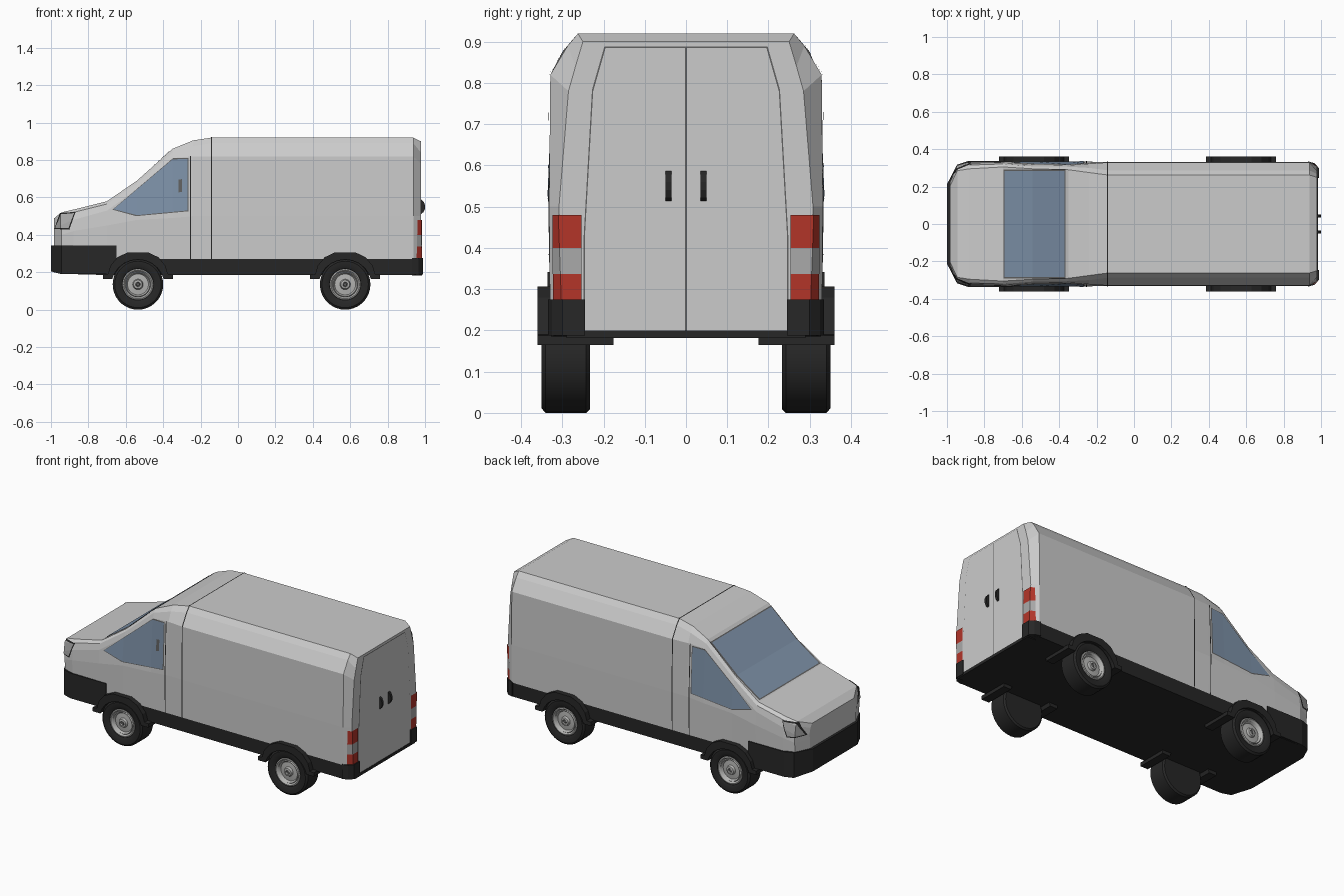
import bpy, bmesh, math
from mathutils import Vector

if "Cube" in bpy.data.objects:
    bpy.data.objects.remove(bpy.data.objects["Cube"])


def material(name, rgb):
    m = bpy.data.materials.new(name)
    m.diffuse_color = (*rgb, 1)
    m.use_nodes = True
    m.node_tree.nodes["Principled BSDF"].inputs["Base Color"].default_value = m.diffuse_color
    return m


PAINT = material("body_grey", (0.60, 0.60, 0.60))
RUBBER = material("black_plastic", (0.02, 0.02, 0.02))
GLASS = material("blue_glass", (0.21, 0.29, 0.40))
RED = material("red_lens", (0.45, 0.035, 0.022))
LENS = material("grey_lens", (0.40, 0.40, 0.40))
TRIM = material("seam_grey", (0.12, 0.12, 0.12))
METAL = material("wheel_metal", (0.45, 0.45, 0.44))


def finish(bm, name, *mats):
    me = bpy.data.meshes.new(name)
    bm.to_mesh(me)
    bm.free()
    ob = bpy.data.objects.new(name, me)
    bpy.context.collection.objects.link(ob)
    for m in mats:
        me.materials.append(m)
    return ob


def prism(name, pts, depth, place, mat):
    """Extrude a 2D outline; place(u, v, w) maps it into space."""
    bm = bmesh.new()
    rings = [[bm.verts.new(place(u, v, w)) for u, v in pts] for w in depth]
    n = len(pts)
    for i in range(n):
        j = (i + 1) % n
        bm.faces.new((rings[0][i], rings[0][j], rings[1][j], rings[1][i]))
    bm.faces.new(rings[0])
    bm.faces.new(rings[1])
    bmesh.ops.recalc_face_normals(bm, faces=bm.faces)
    return finish(bm, name, mat)


# Body shell: half sections (y, z) from sill to roof edge, lofted along x
SECTIONS = [
    (-0.985, [(.215, .20), (.215, .27), (.22, .40), (.225, .43), (.215, .465), (.20, .487)]),
    (-0.945, [(.30, .20), (.30, .27), (.31, .40), (.308, .45), (.30, .50), (.285, .52)]),
    (-0.88, [(.325, .19), (.328, .27), (.33, .42), (.326, .48), (.315, .52), (.295, .535)]),
    (-0.70, [(.327, .185), (.33, .27), (.333, .45), (.328, .53), (.321, .565), (.305, .58)]),
    (-0.54, [(.327, .185), (.33, .27), (.333, .48), (.318, .645), (.308, .675), (.295, .69)]),
    (-0.35, [(.327, .185), (.33, .27), (.333, .49), (.314, .81), (.306, .84), (.29, .86)]),
    (-0.24, [(.327, .185), (.33, .27), (.333, .50), (.322, .82), (.30, .875), (.275, .905)]),
    (-0.14, [(.327, .185), (.33, .27), (.332, .50), (.329, .82), (.287, .89), (.262, .92)]),
    (0.937, [(.327, .185), (.33, .27), (.332, .50), (.329, .82), (.287, .89), (.262, .92)]),
    (0.978, [(.30, .19), (.30, .27), (.308, .50), (.285, .78), (.268, .84), (.25, .90)]),
]


def shell():
    bm = bmesh.new()
    rings = []
    for x, half in SECTIONS:
        loop = half + [(-y, z) for y, z in reversed(half)]
        rings.append([bm.verts.new((x, y, z)) for y, z in loop])
    n = len(rings[0])
    for a, b in zip(rings, rings[1:]):
        for i in range(n):
            j = (i + 1) % n
            f = bm.faces.new((a[i], a[j], b[j], b[i]))
            f.material_index = 1 if i in (0, n - 2, n - 1) else 0
    bm.faces.new(rings[0])
    bm.faces.new(rings[-1])
    bmesh.ops.recalc_face_normals(bm, faces=bm.faces)
    return bm


finish(shell(), "body_shell", PAINT, RUBBER)


def patch(name, poly, facing, mat, offset=0.004, min_dot=0.1):
    """Thin skin trimmed from the shell by a convex outline seen along an axis."""
    facing = Vector(facing)
    axis = max(range(3), key=lambda k: abs(facing[k]))
    u, v = [k for k in range(3) if k != axis]
    bm = shell()
    bm.normal_update()
    drop = [f for f in bm.faces if f.normal.dot(facing) < min_dot]
    bmesh.ops.delete(bm, geom=drop, context='FACES')
    centre = [sum(p[k] for p in poly) / len(poly) for k in (0, 1)]
    for (a, b), (c, d) in zip(poly, poly[1:] + poly[:1]):
        co, no = Vector(), Vector()
        co[u], co[v], no[u], no[v] = a, b, d - b, a - c
        if no[u] * (centre[0] - a) + no[v] * (centre[1] - b) > 0:
            no.negate()
        bmesh.ops.bisect_plane(bm, geom=bm.verts[:] + bm.edges[:] + bm.faces[:],
                               plane_co=co, plane_no=no.normalized(), clear_outer=True)
    bm.normal_update()
    for p, nrm in [(p, p.normal.copy()) for p in bm.verts]:
        p.co += nrm * offset
    for f in bm.faces:
        f.material_index = 0
    return finish(bm, name, mat)


def grow(poly, d):
    """Push outline points away from the centre by about d."""
    c = Vector((sum(p[0] for p in poly), sum(p[1] for p in poly))) / len(poly)
    return [tuple(Vector(p) + (Vector(p) - c).normalized() * d) for p in poly]


def rect(a0, a1, b0, b1):
    return [(a0, b0), (a1, b0), (a1, b1), (a0, b1)]


# Windscreen
screen = rect(-0.69, -0.37, -0.283, 0.283)
patch("windscreen_seal", grow(screen, 0.011), (0, 0, 1), TRIM, 0.002)
patch("windscreen", screen, (0, 0, 1), GLASS)

side_window = [(-.665, .537), (-.54, .505), (-.27, .53), (-.27, .806), (-.35, .803)]
headlight = [(-.972, .437), (-.905, .435), (-.875, .515), (-.945, .508)]
rear_door = [(0, .20), (.245, .20), (.245, .43), (.225, .78), (.195, .885), (0, .885)]

for s, tag in ((-1, "right"), (1, "left")):
    out = (0, s, 0)
    # Cab windows, headlights and door seams
    patch("side_window_seal_" + tag, grow(side_window, 0.007), out, TRIM, 0.002)
    patch("side_window_" + tag, side_window, out, GLASS)
    patch("headlight_frame_" + tag, grow(headlight, 0.009), out, RUBBER, 0.003)
    patch("headlight_" + tag, headlight, out, LENS, 0.006)
    patch("cab_door_seam_" + tag, rect(-.257, -.252, .19, .82), out, RUBBER, 0.003)
    patch("body_seam_" + tag, rect(-.144, -.138, .19, .93), out, RUBBER, 0.003)

    # Tail lights: red, grey, red bands
    for k, (z0, z1, m) in enumerate([(.275, .337, RED), (.337, .40, LENS), (.40, .48, RED)]):
        y = sorted((s * .253, s * .319))
        patch(f"tail_light_{tag}_{k}", rect(*y, z0, z1), (1, 0, 0), m, 0.005)

    # Rear doors with a thin seam round them
    door = [(s * y, z) for y, z in rear_door]
    seam = [(s * (y + (.003 if y else 0)), z + (.003 if z > .5 else 0)) for y, z in rear_door]
    patch("rear_door_seam_" + tag, seam, (1, 0, 0), TRIM, 0.002)
    inner = [(s * max(y, .002), z) for y, z in rear_door]
    patch("rear_door_" + tag, inner, (1, 0, 0), PAINT, 0.004)

    # Curved rear handles
    grip = [(.978, .51), (.992, .522), (1.0, .54), (1.0, .56), (.992, .578), (.978, .59)]
    prism("rear_handle_" + tag, grip, (s * .035, s * .05),
          lambda u, v, w: (u, w, v), RUBBER)

    # Rear bumper corners
    corner = [(.93, s * .335), (.965, s * .325), (.988, s * .30), (.988, s * .245), (.93, s * .245)]
    prism("rear_bumper_corner_" + tag, corner, (.188, .275),
          lambda u, v, w: (u, v, w), RUBBER)

patch("roof_seam", rect(-.144, -.138, -.3, .3), (0, 0, 1), RUBBER, 0.003)

# Rear step under the doors
prism("rear_step", rect(.93, .984, -.29, .29), (.182, .20), lambda u, v, w: (u, v, w), RUBBER)

# Front bumper wrapped around the nose
nose = [(-.65, .336), (-.89, .336), (-.945, .317), (-1.0, .213)]
bumper = prism("front_bumper", nose + [(x, -y) for x, y in reversed(nose)], (.19, .342),
               lambda u, v, w: (u, v, w), RUBBER)
for vert in bumper.data.vertices:
    if vert.co.z < .2 and vert.co.x < -.98:
        vert.co.z = .205


def lathe(name, profile, x, s, mat):
    """Turn (radius, y) points around a wheel axle."""
    bm = bmesh.new()
    vs = [bm.verts.new((x + r, s * y, .135)) for r, y in profile]
    es = [bm.edges.new(p) for p in zip(vs, vs[1:])]
    bmesh.ops.spin(bm, geom=vs + es, cent=(x, 0, .135), axis=(0, 1, 0),
                   angle=math.tau, steps=36, use_duplicate=False)
    bmesh.ops.remove_doubles(bm, verts=bm.verts, dist=1e-5)
    bmesh.ops.recalc_face_normals(bm, faces=bm.faces)
    ob = finish(bm, name, mat)
    bpy.ops.object.select_all(action='DESELECT')
    ob.select_set(True)
    bpy.context.view_layer.objects.active = ob
    bpy.ops.object.shade_smooth_by_angle(angle=math.radians(30))


TYRE = [(0, .32), (.08, .32), (.084, .342), (.10, .35), (.124, .35), (.135, .341),
        (.135, .242), (.126, .233), (0, .233)]
RIM = [(0, .338), (.011, .338), (.013, .346), (.023, .344), (.028, .331), (.056, .328),
       (.064, .341), (.068, .336), (.076, .345), (.082, .343), (.085, .325)]
HUB = [(0, .341), (.008, .341), (.0105, .338)]

# Wheels and flared arches
for x, end in ((-0.535, "front"), (0.573, "rear")):
    outer = [(-.187, .165), (-.187, .188), (-.16, .19), (-.147, .235), (-.11, .28), (-.055, .306)]
    outer += [(-u, v) for u, v in reversed(outer)]
    arc = [math.radians(a) for a in range(10, 171, 16)]
    inner = [(.137, .165)] + [(.14 * math.cos(a), .135 + .133 * math.sin(a)) for a in arc[1:-1]]
    inner.append((-.137, .165))
    for s, tag in ((-1, "right"), (1, "left")):
        lathe(f"{end}_tyre_{tag}", TYRE, x, s, RUBBER)
        lathe(f"{end}_rim_{tag}", RIM, x, s, METAL)
        lathe(f"{end}_hub_cap_{tag}", HUB, x, s, TRIM)
        prism(f"{end}_arch_{tag}", outer + inner, (s * .176, s * .36),
              lambda u, v, w, x=x: (x + u, w, v), RUBBER)
